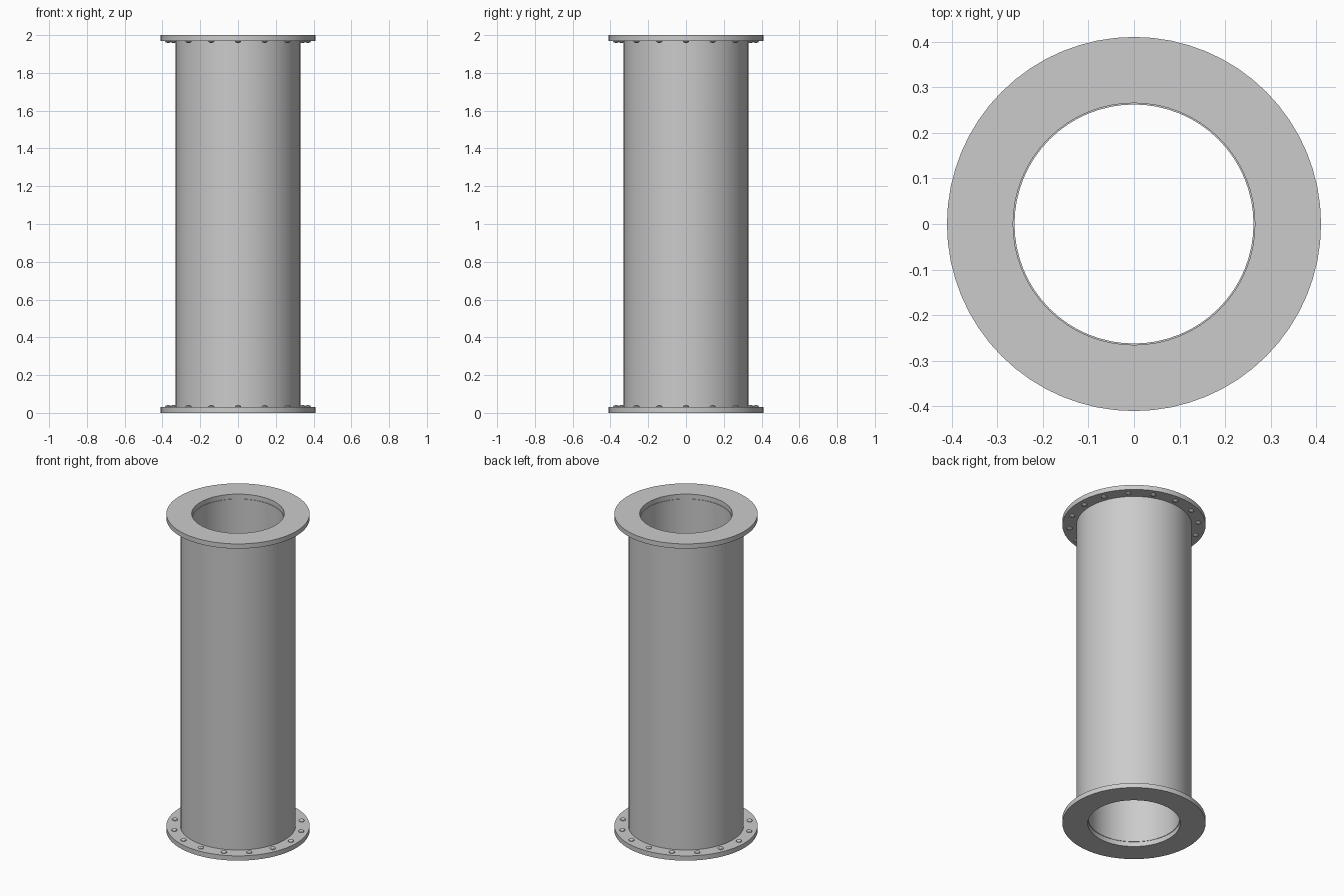
import bpy, bmesh, math

if "Cube" in bpy.data.objects:
    bpy.data.objects.remove(bpy.data.objects["Cube"])

SEG = 64
H, T = 2.0, 0.03          # overall height, flange thickness


def finish(bm, name):
    bmesh.ops.recalc_face_normals(bm, faces=bm.faces)
    me = bpy.data.meshes.new(name)
    bm.to_mesh(me)
    bm.free()
    ob = bpy.data.objects.new(name, me)
    bpy.context.collection.objects.link(ob)
    bpy.ops.object.select_all(action='DESELECT')
    ob.select_set(True)
    bpy.context.view_layer.objects.active = ob
    bpy.ops.object.shade_smooth_by_angle(angle=math.radians(30))
    return ob


def tube(name, r_in, r_out, z0, z1):
    """Hollow ring with a rectangular cross-section."""
    bm = bmesh.new()
    profile = [(r_in, z0), (r_out, z0), (r_out, z1), (r_in, z1)]
    rings = []
    for i in range(SEG):
        a = 2 * math.pi * i / SEG
        rings.append([bm.verts.new((r * math.cos(a), r * math.sin(a), z)) for r, z in profile])
    for i in range(SEG):
        a, b = rings[i], rings[(i + 1) % SEG]
        for k in range(4):
            n = (k + 1) % 4
            bm.faces.new((a[k], b[k], b[n], a[n]))
    return finish(bm, name)


def bolts(name, z, direction, count=16, radius=0.37):
    """Ring of low domed bolt heads on the inner face of a flange."""
    bm = bmesh.new()
    profile = [(0.016, -0.004), (0.016, 0.004), (0.013, 0.008), (0.007, 0.0105)]
    sides = 12
    for i in range(count):
        a = 2 * math.pi * i / count
        cx, cy = radius * math.cos(a), radius * math.sin(a)
        rings = [[bm.verts.new((cx + r * math.cos(2 * math.pi * s / sides),
                                cy + r * math.sin(2 * math.pi * s / sides),
                                z + direction * h)) for s in range(sides)]
                 for r, h in profile]
        for lo, hi in zip(rings, rings[1:]):
            for s in range(sides):
                n = (s + 1) % sides
                bm.faces.new((lo[s], lo[n], hi[n], hi[s]))
        bm.faces.new(rings[0])
        bm.faces.new(rings[-1])
    return finish(bm, name)


# Main pipe, seated between the flanges
tube("pipe", 0.262, 0.33, T, H - T)

# End flanges
tube("bottom_flange", 0.265, 0.41, 0, T)
tube("top_flange", 0.265, 0.41, H - T, H)

# Bolt heads facing the pipe body
bolts("bottom_bolts", T, 1)
bolts("top_bolts", H - T, -1)
